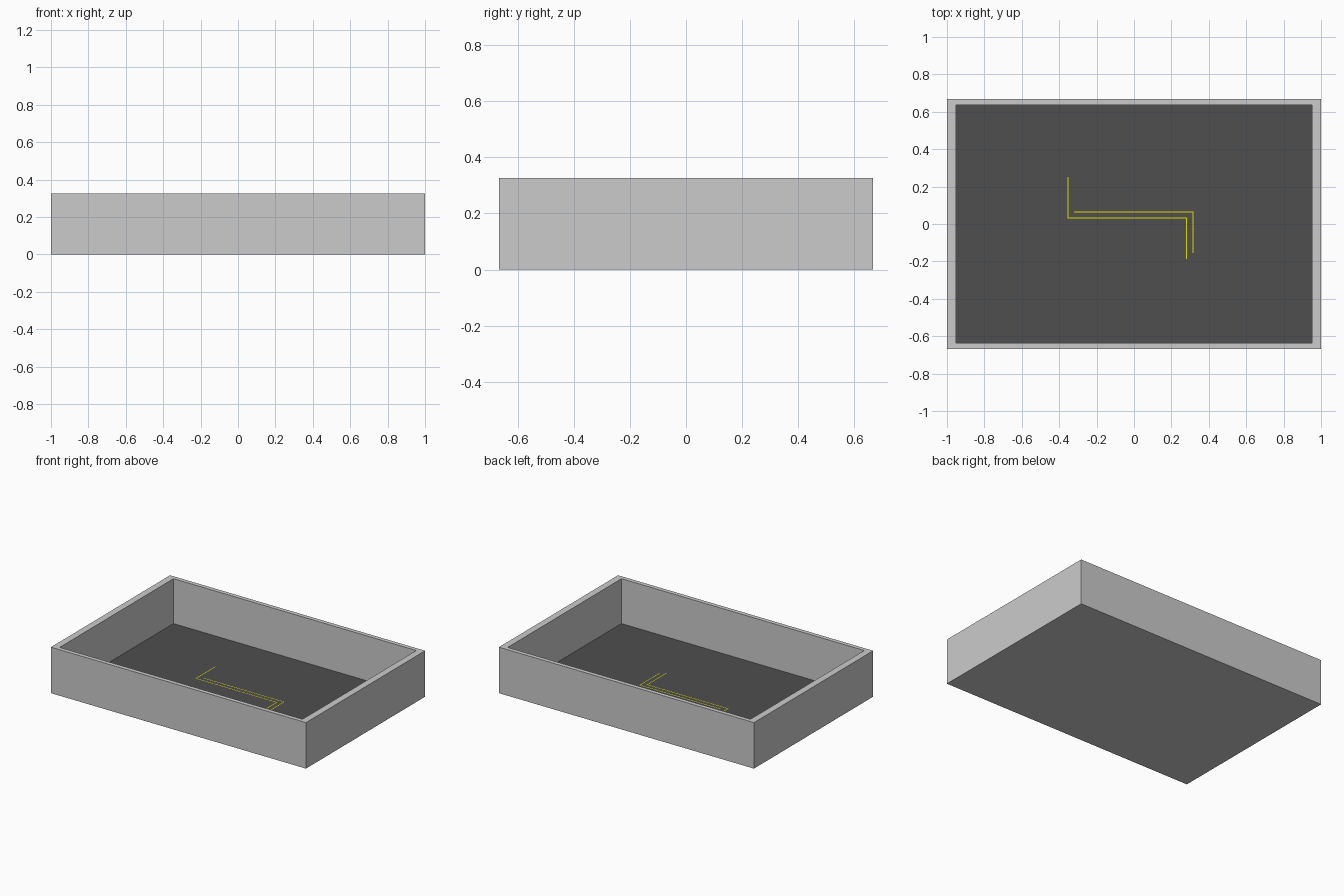
import bpy, bmesh
from mathutils import Vector

if "Cube" in bpy.data.objects:
    bpy.data.objects.remove(bpy.data.objects["Cube"])

HX, HY, H = 1.0, 0.667, 0.326      # outer half sizes and height
IX, IY, FLOOR = 0.952, 0.637, 0.008  # inner half sizes and floor height


def material(name, color):
    m = bpy.data.materials.new(name)
    m.diffuse_color = (*color, 1)
    m.use_nodes = True
    m.node_tree.nodes["Principled BSDF"].inputs["Base Color"].default_value = m.diffuse_color
    return m


def add_object(name, bm, mats):
    me = bpy.data.meshes.new(name)
    bm.to_mesh(me)
    bm.free()
    for m in mats:
        me.materials.append(m)
    ob = bpy.data.objects.new(name, me)
    bpy.context.collection.objects.link(ob)
    return ob


grey = material("grey", (0.8, 0.8, 0.8))
dark = material("dark_floor", (0.077, 0.077, 0.077))
yellow = material("yellow", (0.8, 0.8, 0.0))

# open tray: box with its top face inset to a rim, then sunk to the floor
bm = bmesh.new()
bmesh.ops.create_cube(bm, size=2)
for v in bm.verts:
    v.co = Vector((v.co.x * HX, v.co.y * HY, H if v.co.z > 0 else 0))
bm.normal_update()
top = max(bm.faces, key=lambda f: f.calc_center_median().z)
for z in (H, FLOOR):
    bmesh.ops.inset_individual(bm, faces=[top], thickness=0.01)
    for v in top.verts:
        v.co = Vector((IX if v.co.x > 0 else -IX, IY if v.co.y > 0 else -IY, z))
top.material_index = 1
bm.normal_update()
add_object("tray", bm, [grey, dark])


# thin painted lines on the floor, each a chain of flat strips
def floor_line(name, pts, width=0.005):
    bm = bmesh.new()
    z, w = FLOOR + 0.002, width / 2
    for (x0, y0), (x1, y1) in zip(pts, pts[1:]):
        xa, xb = min(x0, x1) - w, max(x0, x1) + w
        ya, yb = min(y0, y1) - w, max(y0, y1) + w
        bm.faces.new([bm.verts.new((x, y, z)) for x, y in
                      ((xa, ya), (xb, ya), (xb, yb), (xa, yb))])
    add_object(name, bm, [yellow])


floor_line("floor_line_long", [(-0.353, 0.25), (-0.353, 0.033), (0.281, 0.033), (0.281, -0.185)])
floor_line("floor_line_short", [(-0.318, 0.065), (0.316, 0.065), (0.316, -0.153)])
